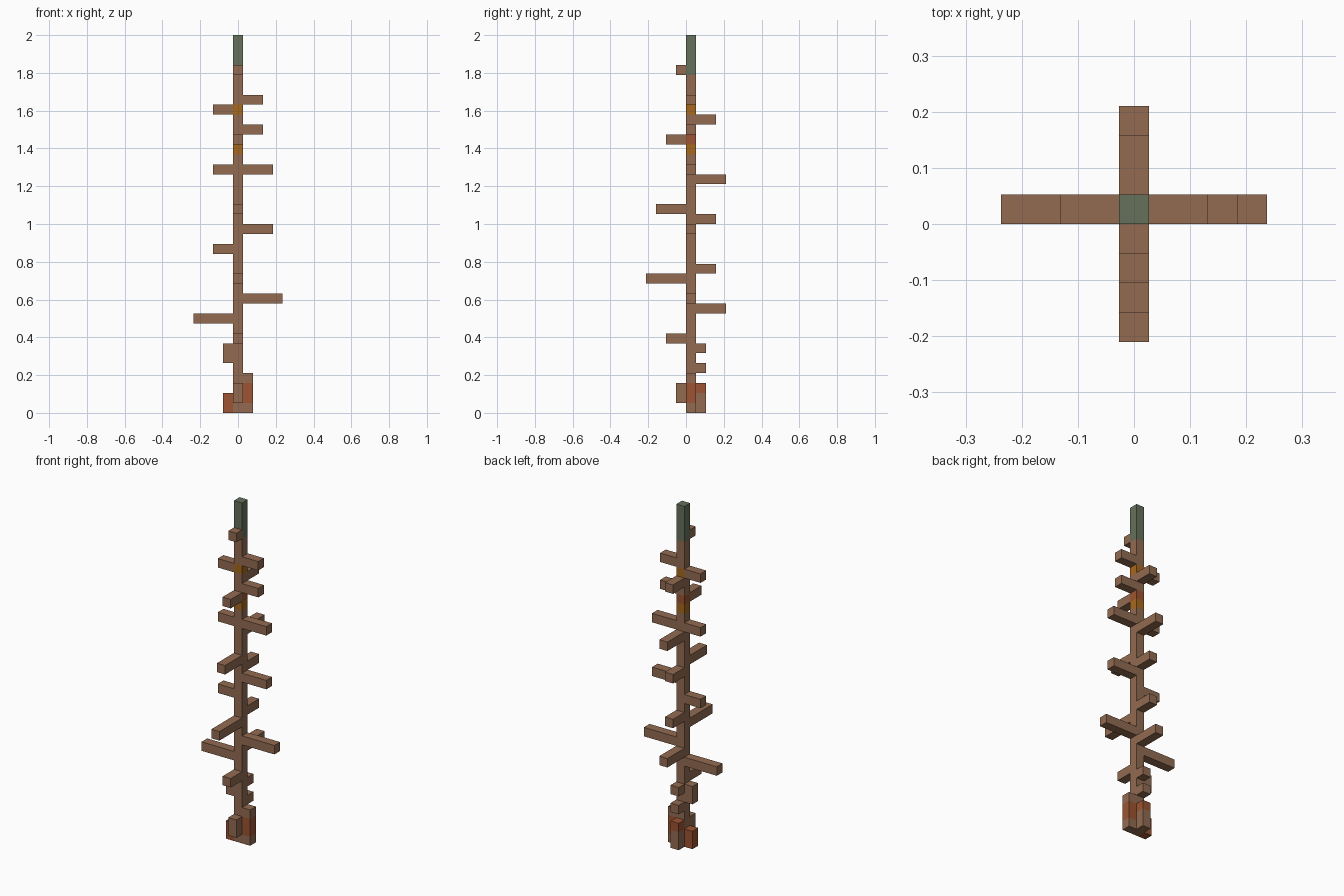
import bpy
import bmesh

if "Cube" in bpy.data.objects:
    bpy.data.objects.remove(bpy.data.objects["Cube"], do_unlink=True)

U = 2 / 38  # edge of one block


def material(name, rgb):
    col = [(c / 255 / 12.92 if c < 11 else ((c / 255 + 0.055) / 1.055) ** 2.4) for c in rgb] + [1]
    m = bpy.data.materials.new(name)
    m.use_nodes = True
    m.diffuse_color = col
    m.node_tree.nodes["Principled BSDF"].inputs["Base Color"].default_value = col
    return m


BARK = material("bark_brown", (146, 107, 81))
MOSS = material("moss_green", (102, 113, 92))
RUST = material("rust_red", (156, 84, 50))
AMBER = material("amber", (166, 104, 28))


def box(name, mat, lo, hi):
    """Box between two corners given in block units."""
    bm = bmesh.new()
    bmesh.ops.create_cube(bm, size=1)
    for v in bm.verts:
        v.co = [(lo[i] if v.co[i] < 0 else hi[i]) * U for i in range(3)]
    me = bpy.data.meshes.new(name)
    bm.to_mesh(me)
    bm.free()
    me.materials.append(mat)
    ob = bpy.data.objects.new(name, me)
    bpy.context.collection.objects.link(ob)


def limb(name, mat, side, row, length, rows=1):
    """Box growing sideways out of the trunk, starting at a given row."""
    lo, hi = {
        "left": ((.5, 0), (.5 + length, 1)),
        "right": ((-.5 - length, 0), (-.5, 1)),
        "front": ((-.5, -length), (.5, 0)),
        "back": ((-.5, 1), (.5, 1 + length)),
    }[side]
    box(name, mat, (*lo, row), (*hi, row + rows))


# Trunk, stacked in coloured bands
bottom = 0
for top, mat in [(26, BARK), (27, AMBER), (28, RUST), (30, BARK),
                 (31, AMBER), (34, BARK), (38, MOSS)]:
    box("trunk_band", mat, (-.5, 0, bottom), (.5, 1, top))
    bottom = top

# Branches: (row, length) for each side
BRANCHES = {
    "left": [(11, 4), (18, 3), (24, 3), (28, 2), (31, 2)],
    "right": [(9, 4), (16, 2), (24, 2), (30, 2)],
    "front": [(7, 2), (13, 4), (20, 3), (27, 2), (34, 1)],
    "back": [(4, 1), (6, 1), (10, 3), (14, 2), (19, 2), (23, 3), (29, 2)],
}
for side, items in BRANCHES.items():
    for row, length in items:
        limb(side + "_branch", BARK, side, row, length)

# Knot and root flares
limb("right_knot", BARK, "right", 5, 1, 2)
limb("right_root", RUST, "right", 0, 1, 2)
limb("front_root", BARK, "front", 1, 1, 2)
limb("left_root_foot", BARK, "left", 0, 1)
limb("left_root_band", RUST, "left", 1, 1, 2)
limb("left_root_top", BARK, "left", 3, 1)
limb("back_root", BARK, "back", 0, 1, 2)
limb("back_root_top", RUST, "back", 2, 1)
